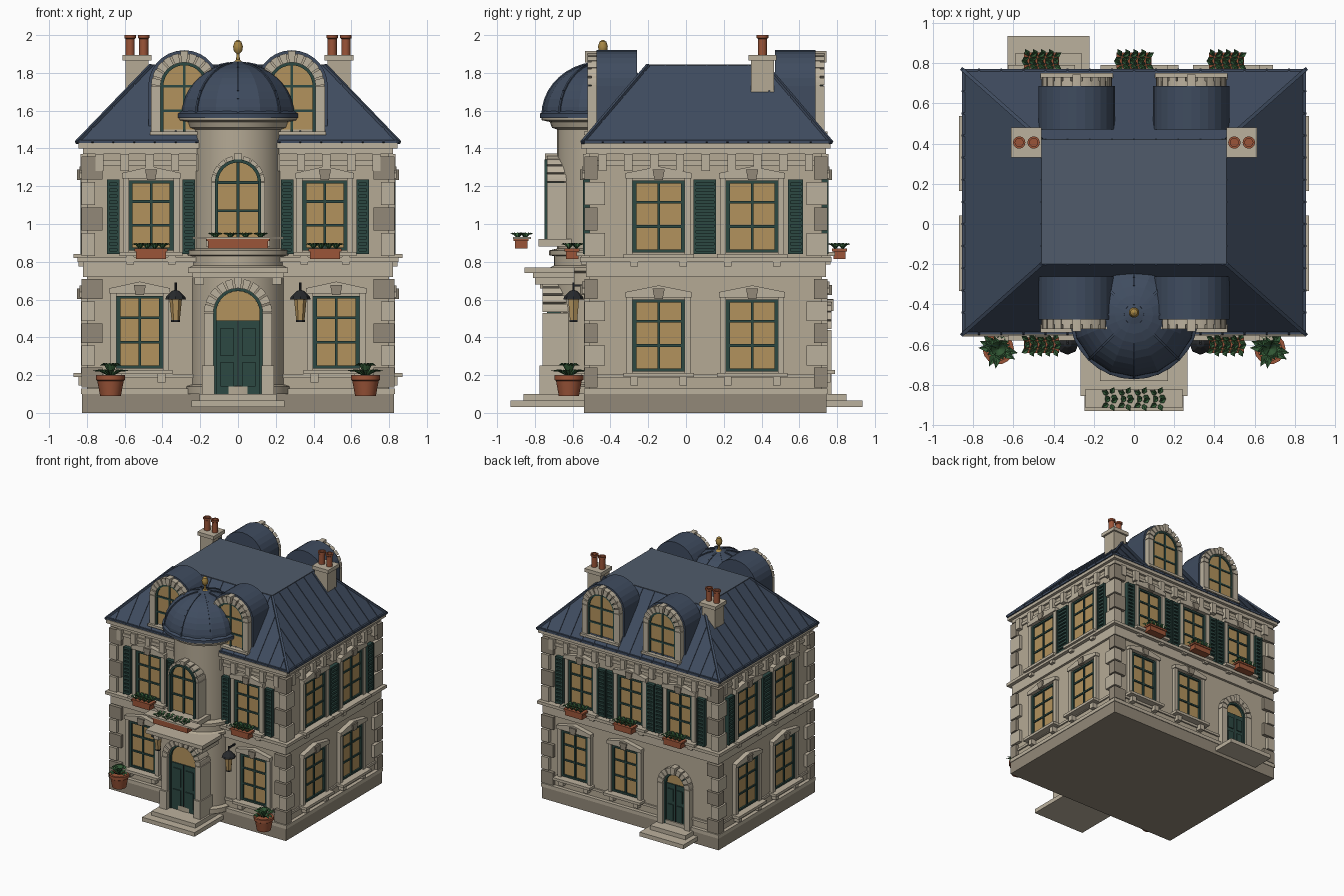
import bpy, bmesh, math
from math import sin, cos, pi
from mathutils import Matrix, Vector

if "Cube" in bpy.data.objects:
    bpy.data.objects.remove(bpy.data.objects["Cube"])

COL = dict(stone=(.46, .40, .30), trim=(.50, .44, .34), quoin=(.29, .25, .19), slate=(.05, .072, .115),
           slate_top=(.08, .105, .145), glass=(.45, .29, .11), green=(.025, .065, .055), clay=(.33, .09, .04),
           leaf=(.035, .11, .04), iron=(.02, .022, .025), brass=(.4, .25, .06))
MATS = {}
for k, c in COL.items():
    MATS[k] = bpy.data.materials.new(k)
    MATS[k].diffuse_color = (*c, 1)
PARTS = {}   # (name, material, smooth) -> bmesh
HX, HY, CY = .80, .615, .105   # wall half sizes and y centre


def part(name, mat, smooth=False):
    return PARTS.setdefault((name, mat, smooth), bmesh.new())


def prism(name, mat, M, pts, n0, n1):
    """Extrude a (u, z) outline along the outward direction n of a facade."""
    bm = part(name, mat)
    a = [bm.verts.new(M @ Vector((u, -n0, z))) for u, z in pts]
    b = [bm.verts.new(M @ Vector((u, -n1, z))) for u, z in pts]
    bm.faces.new(a)
    bm.faces.new(b[::-1])
    for i in range(len(a)):
        j = (i + 1) % len(a)
        bm.faces.new((a[i], b[i], b[j], a[j]))


def box(name, mat, M, u0, u1, n0, n1, z0, z1):
    prism(name, mat, M, [(u0, z0), (u1, z0), (u1, z1), (u0, z1)], n0, n1)


def wbox(name, mat, x0, x1, y0, y1, z0, z1):
    box(name, mat, Matrix(), x0, x1, -y0, -y1, z0, z1)


def band(name, mat, grow, z0, z1):
    wbox(name, mat, -HX - grow, HX + grow, CY - HY - grow, CY + HY + grow, z0, z1)


def lathe(name, mat, x, y, prof, seg=32, smooth=True):
    bm = part(name, mat, smooth)
    rings = [[bm.verts.new((x + r * cos(2 * pi * i / seg), y + r * sin(2 * pi * i / seg), z))
              for i in range(seg)] for r, z in prof]
    for p, q in zip(rings, rings[1:]):
        for i in range(seg):
            bm.faces.new((p[i], p[(i + 1) % seg], q[(i + 1) % seg], q[i]))
    bm.faces.new(rings[0][::-1])
    bm.faces.new(rings[-1])


def beam(name, mat, p, q, w):
    p, q = Vector(p), Vector(q)
    R = (q - p).to_track_quat('Z', 'Y').to_matrix().to_4x4()
    S = Matrix.Diagonal((w, w, (q - p).length, 1))
    bmesh.ops.create_cube(part(name, mat), size=1, matrix=Matrix.Translation((p + q) / 2) @ R @ S)


def arc(u, z, r, a0=0, a1=pi, n=14):
    return [(u + r * cos(a0 + (a1 - a0) * i / n), z + r * sin(a0 + (a1 - a0) * i / n)) for i in range(n + 1)]


def panel(name, mat, M, u, z0, zc, r, n0, n1):
    prism(name, mat, M, [(u - r, z0), (u + r, z0)] + arc(u, zc, r), n0, n1)


def arch(name, mat, M, u, z0, zc, ri, ro, n0, n1, count=9, gap=.03):
    """Jambs plus a ring of wedge stones."""
    for s in (-1, 1):
        box(name, mat, M, u + s * ri, u + s * ro, n0, n1, z0, zc)
    for i in range(count):
        a, b = pi * i / count + gap, pi * (i + 1) / count - gap
        k = .012 if i == count // 2 and gap else 0
        prism(name, mat, M, arc(u, zc, ri, a, b, 3) + arc(u, zc, ro + k, b, a, 3), n0, n1 + k)


def leaf(x, y, z, ang, length, rise, w):
    bm = part('plant_leaves', 'leaf')
    d, s = Vector((cos(ang), sin(ang), 0)), Vector((-sin(ang), cos(ang), 0))
    b = Vector((x, y, z))
    m = b + d * length * .55 + Vector((0, 0, rise))
    v = [bm.verts.new(p) for p in (b, m + s * w, b + d * length + Vector((0, 0, rise * .8)), m - s * w,
                                   m - Vector((0, 0, .012)))]
    for i in range(4):
        bm.faces.new((v[i], v[(i + 1) % 4], v[4]))


def window(M, u, z0, z1, w):
    h = w / 2
    box('window_glass', 'glass', M, u - h, u + h, .0, .008, z0, z1)
    for s in (-1, 1):
        box('window_frames', 'green', M, u + s * (h - .012), u + s * (h + .008), 0, .022, z0, z1)
        box('window_surrounds', 'trim', M, u + s * (h + .008), u + s * (h + .04), 0, .03, z0 - .01, z1 + .02)
    for z in (z0, z1 - .015):
        box('window_frames', 'green', M, u - h, u + h, 0, .022, z, z + .015)
    box('window_mullions', 'green', M, u - .007, u + .007, 0, .018, z0, z1)
    for f in (.36, .70):
        z = z0 + f * (z1 - z0)
        box('window_mullions', 'green', M, u - h, u + h, 0, .017, z - .007, z + .007)
    o = h + .045
    prism('window_hoods', 'trim', M, [(u - o, z1 + .012), (u + o, z1 + .012), (u + o, z1 + .04),
                                      (u, z1 + .075), (u - o, z1 + .04)], 0, .04)
    prism('keystones', 'quoin', M, [(u - .022, z1 + .004), (u + .022, z1 + .004), (u + .032, z1 + .058),
                                    (u - .032, z1 + .058)], 0, .052)
    box('window_sills', 'trim', M, u - o - .012, u + o + .012, 0, .07, z0 - .03, z0 - .008)
    for s in (-1, 1):
        box('sill_brackets', 'trim', M, u + s * (h - .02), u + s * (h + .02), 0, .045, z0 - .075, z0 - .03)


def shutter(M, u, w, z0=.84, z1=1.235):
    for s in (-1, 1):
        box('shutters', 'green', M, u + s * (w / 2 - .012), u + s * w / 2, 0, .035, z0, z1)
    box('shutters', 'green', M, u - w / 2, u + w / 2, 0, .015, z0, z1)
    for i in range(13):
        z = z0 + i * (z1 - z0 - .018) / 12
        box('shutters', 'green', M, u - w / 2, u + w / 2, .01, .03, z, z + .018)


def flower_box(M, u, n, w, z):
    box('flower_boxes', 'clay', M, u - w / 2, u + w / 2, n - .03, n + .035, z, z + .05)
    box('flower_boxes', 'clay', M, u - w / 2 - .008, u + w / 2 + .008, n - .037, n + .042, z + .04, z + .055)
    for i in range(4):
        for k in (-1, 1):
            p = M @ Vector((u + (i - 1.5) * w / 4, -n - k * .02, z + .05))
            for j in range(4):
                leaf(*p, j * pi / 2 + .5 * k, .045, .035, .014)


def door(M, u, r, zc, n):
    panel('door_fanlights', 'glass', M, u, .49 if r > .1 else zc, zc, r, n - .05, n)
    top = .49 if r > .1 else zc
    box('doors', 'green', M, u - r, u + r, n - .05, n + .01, .10, top)
    box('doors', 'iron', M, u - .003, u + .003, n, n + .014, .10, top)
    for s in (-1, 1):
        for a, b in ((.14, .27), (.30, top - .04)):
            box('door_panels', 'green', M, u + s * .2 * r, u + s * .8 * r, n, n + .018, a, b)
    arch('door_frames', 'green', M, u, .10, zc, r, r + .015, n - .05, n + .02, 10, 0)


# facade frames: local x runs along the wall, local -y points outward
T, RZ = Matrix.Translation, lambda a: Matrix.Rotation(a, 4, 'Z')
FRONT, BACK = T((0, CY - HY, 0)), T((0, CY + HY, 0)) @ RZ(pi)
RIGHT, LEFT = T((HX, CY, 0)) @ RZ(pi / 2), T((-HX, CY, 0)) @ RZ(-pi / 2)

# walls, plinth, string courses and cornice
wbox('plinth', 'quoin', -.825, .825, -.54, .745, 0, .10)
band('walls', 'stone', 0, .10, 1.42)
for g, a, b in ((.03, .10, .13), (.012, .185, .205), (.02, .72, .80), (.05, .80, .825), (.012, 1.31, 1.335),
                (.02, 1.37, 1.40), (.045, 1.40, 1.43)):
    band('string_courses', 'trim', g, a, b)
for M, half in ((FRONT, HX), (BACK, HX), (RIGHT, HY), (LEFT, HY)):
    n = int(half * 2 / .13)
    for i in range(n):
        u = (i - (n - 1) / 2) * (2 * half / n)
        box('cornice_brackets', 'trim', M, u - .022, u + .022, 0, .035, 1.28, 1.37)
# corner quoins
for sx in (-1, 1):
    for sy in (-1, 1):
        for i, z in enumerate([.135 + .117 * k for k in range(5)] + [.83 + .135 * k for k in range(4)]):
            wx, wy = ((.11, .07), (.07, .11))[i % 2]
            x, y = sx * (HX + .028), CY + sy * (HY + .028)
            wbox('quoins', ('quoin', 'trim')[i % 2], *sorted((x, x - sx * wx)), *sorted((y, y - sy * wy)),
                 z, z + .105 + .018 * (i > 4))

# windows, shutters and window boxes
for s in (-1, 1):
    window(FRONT, s * .52, .235, .62, .23)
    window(FRONT, s * .46, .86, 1.23, .22)
    shutter(FRONT, s * .26, .065)
    shutter(FRONT, s * .66, .065)
    flower_box(FRONT, s * .46, .09, .16, .815)
    M = RIGHT if s > 0 else LEFT
    for y in (-.145, .35):
        window(M, s * (y - CY), .22, .60, .26)
        window(M, s * (y - CY), .85, 1.23, .26)
    shutter(M, s * (.10 - CY), .12)
    shutter(M, s * (.58 - CY), .08)
for u in (-.46, 0, .46):
    window(BACK, u, .86, 1.23, .22)
    flower_box(BACK, u, .09, .16, .815)
for u in (-.66, -.27, -.19, .19, .27, .66):
    shutter(BACK, u, .07)
for u in (-.52, -.05):
    window(BACK, u, .235, .62, .23)

# back door with steps
door(BACK, .42, .085, .44, .01)
arch('door_arches', 'trim', BACK, .42, .10, .44, .10, .15, 0, .05)
box('steps', 'trim', BACK, .22, .63, 0, .215, .03, .065)
box('steps', 'trim', BACK, .26, .59, 0, .13, .065, .10)

# round entrance tower with dome
TY = -.45
lathe('tower', 'stone', 0, TY, [(.28, .10), (.28, .14), (.25, .15), (.25, .74), (.27, .75), (.27, .77), (.25, .78),
      (.25, .83), (.275, .835), (.275, .86), (.232, .87), (.232, 1.50), (.26, 1.51), (.27, 1.54), (.315, 1.55),
      (.315, 1.575)])
dome = [(.31 * cos(a * pi / 20), 1.575 + .28 * sin(a * pi / 20)) for a in range(10)]
lathe('dome', 'slate', 0, TY, dome + [(.02, 1.86)], 16, False)
lathe('dome_lip', 'slate', 0, TY, [(.322, 1.56), (.322, 1.585), (.30, 1.60)])
for i in range(8):
    a = 2 * pi * i / 8
    for p, q in zip(dome, dome[1:]):
        beam('dome_ribs', 'slate', *[(r * cos(a), TY + r * sin(a), z) for r, z in (p, q)], .012)
lathe('finial', 'brass', 0, TY + .01, [(.03, 1.85), (.01, 1.87), (.008, 1.90), (.022, 1.915), (.026, 1.94),
      (.018, 1.965), (.004, 1.975)], 12)

# tower entrance and balcony window
TF = T((0, -.69, 0))
door(TF, 0, .115, .53, .025)
arch('door_arches', 'trim', TF, 0, .10, .53, .13, .18, -.09, .07, 11)
for s in (-1, 1):
    box('portal_pedestals', 'trim', TF, s * .125, s * .19, -.08, .085, .10, .25)
    box('portal_brackets', 'trim', TF, s * .18, s * .23, -.1, .11, .68, .74)
box('entrance_canopy', 'trim', TF, -.265, .265, -.1, .165, .74, .77)
box('entrance_canopy', 'trim', TF, -.24, .24, -.1, .12, .715, .74)
box('steps', 'trim', TF, -.245, .245, -.15, .24, .03, .065)
box('steps', 'trim', TF, -.205, .205, -.15, .17, .065, .10)
panel('window_glass', 'glass', TF, 0, .93, 1.22, .11, -.08, .03)
arch('window_frames', 'green', TF, 0, .90, 1.22, .105, .122, -.08, .06, 10, 0)
arch('tower_window_arch', 'trim', TF, 0, .92, 1.22, .122, .142, -.1, .045, 9)
box('window_mullions', 'green', TF, -.007, .007, .02, .04, .93, 1.33)
for z in (1.07, 1.22):
    box('window_mullions', 'green', TF, -.11, .11, .02, .04, z - .007, z + .007)
box('balcony_sill', 'trim', TF, -.17, .17, -.1, .09, .88, .92)
box('balcony_sill', 'trim', TF, -.24, .24, .13, .225, .92, .932)
flower_box(TF, 0, .18, .32, .87)

# mansard roof with seams and hip rolls
EX, EY, X1, Y1, YC, Z0, Z1 = .855, .66, .46, .31, .11, 1.43, 1.84
bm = part('roof', 'slate')
bmesh.ops.create_cube(bm, size=2)
for v in bm.verts:
    v.co = (v.co.x * (X1 if v.co.z > 0 else EX), YC + v.co.y * (Y1 if v.co.z > 0 else EY), Z1 if v.co.z > 0 else Z0)
wbox('roof_eaves', 'slate', -EX, EX, YC - EY, YC + EY, 1.425, 1.445)
wbox('roof_deck', 'slate_top', -X1, X1, YC - Y1, YC + Y1, 1.835, 1.845)
for s in (-1, 1):
    for t in (-1, 1):
        beam('hip_rolls', 'slate', (s * EX, YC + t * EY, Z0), (s * X1, YC + t * Y1, Z1), .018)
    for E, F, A, B, flip in ((EY, EX, Y1, X1, 0), (EX, EY, X1, Y1, 1)):
        n = int(E / .11)
        for i in range(-n, n + 1):
            u = i * .11
            f = min(1, (E - abs(u)) / (E - A))
            p, q = (F * s, u, Z0), ((F + (B - F) * f) * s, u, Z0 + (Z1 - Z0) * f)
            p, q = [((c[1], YC + c[0], c[2]) if flip else (c[0], YC + c[1], c[2])) for c in (p, q)]
            beam('roof_seams', 'slate', p, q, .009)

# arched dormers
for M in (FRONT, BACK):
    for u in (-.285, .285):
        panel('dormer_roofs', 'slate', M, u, 1.45, 1.73, .19, -.25, -.035)
        panel('dormer_faces', 'stone', M, u, 1.45, 1.73, .172, -.05, -.01)
        arch('dormer_arches', 'trim', M, u, 1.47, 1.73, .125, .175, -.04, .012, 11)
        panel('window_glass', 'glass', M, u, 1.50, 1.73, .115, -.03, -.004)
        arch('window_frames', 'green', M, u, 1.49, 1.73, .11, .126, -.03, .004, 10, 0)
        box('window_mullions', 'green', M, u - .007, u + .007, -.02, .003, 1.49, 1.84)
        for z in (1.60, 1.73):
            box('window_mullions', 'green', M, u - .115, u + .115, -.02, .003, z - .007, z + .007)
        box('dormer_sills', 'trim', M, u - .18, u + .18, -.05, .03, 1.47, 1.49)

# chimneys, lanterns and potted plants on both sides
for s in (-1, 1):
    x = s * .535
    wbox('chimneys', 'stone', x - .06, x + .06, .345, .465, 1.65, 1.87)
    wbox('chimneys', 'trim', x - .076, x + .076, .33, .48, 1.865, 1.895)
    for d in (-.036, .036):
        lathe('chimney_pots', 'clay', x + d, .405, [(.024, 1.89), (.024, 1.98), (.031, 1.985), (.031, 2.0),
              (.02, 2.0), (.02, 1.95)], 12)
    x = s * .33
    lathe('lantern_glass', 'glass', x, -.595, [(.022, .49), (.033, .60)], 6, False)
    lathe('lantern_caps', 'iron', x, -.595, [(.055, .60), (.05, .615), (.02, .645), (.006, .65), (.006, .69)], 8, False)
    lathe('lantern_caps', 'iron', x, -.595, [(.024, .482), (.024, .492)], 6, False)
    beam('lantern_arms', 'iron', (x, -.595, .675), (x, -.50, .675), .012)
    x = s * .675
    lathe('plant_pots', 'clay', x, -.62, [(.055, .09), (.07, .17), (.078, .175), (.078, .20), (.06, .20), (.06, .185)], 14)
    for i in range(20):
        leaf(x, -.62, .19, i * 2.4, .06 + .04 * (i % 2), .075 - .035 * (i % 2), .02)

# turn every collected part into an object
for (name, mat, smooth), bm in PARTS.items():
    bmesh.ops.recalc_face_normals(bm, faces=bm.faces)
    me = bpy.data.meshes.new(name)
    bm.to_mesh(me)
    bm.free()
    me.materials.append(MATS[mat])
    ob = bpy.data.objects.new(name, me)
    bpy.context.collection.objects.link(ob)
    if smooth:
        bpy.ops.object.select_all(action='DESELECT')
        ob.select_set(True)
        bpy.context.view_layer.objects.active = ob
        bpy.ops.object.shade_smooth_by_angle(angle=math.radians(35))

for m in bpy.data.materials:
    if m.users and not m.is_grease_pencil:
        m.use_nodes = True
        m.node_tree.nodes["Principled BSDF"].inputs["Base Color"].default_value = m.diffuse_color
